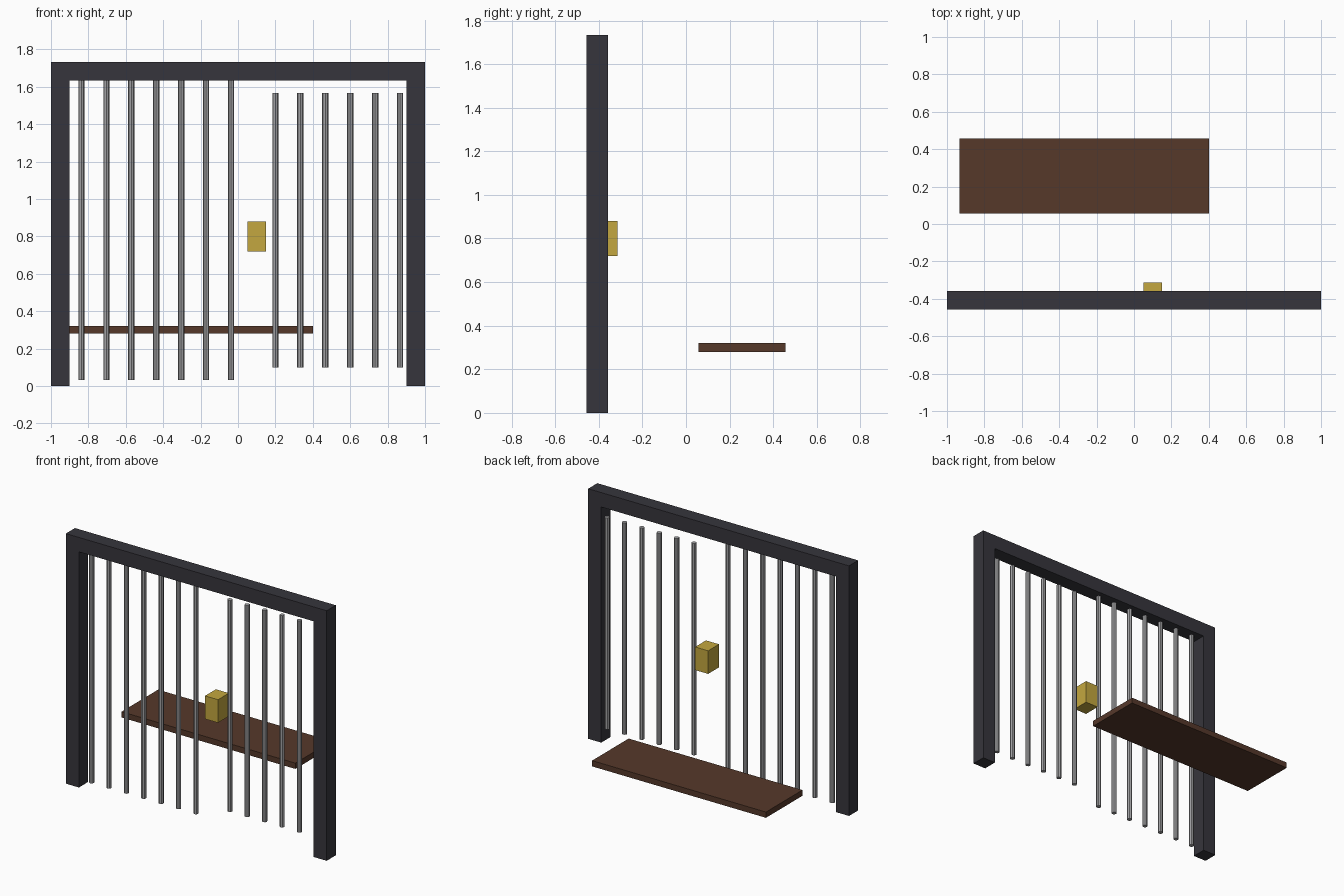
import bpy
import bmesh
import math

cube = bpy.data.objects.get("Cube")
if cube:
    bpy.data.objects.remove(cube, do_unlink=True)


def material(name, rgb):
    mat = bpy.data.materials.new(name)
    mat.use_nodes = True
    color = (*rgb, 1)
    mat.diffuse_color = color
    mat.node_tree.nodes["Principled BSDF"].inputs["Base Color"].default_value = color
    return mat


dark_iron = material("dark iron", (0.037, 0.036, 0.045))
steel = material("steel", (0.36, 0.36, 0.37))
brown_wood = material("brown wood", (0.092, 0.04, 0.023))
brass = material("brass", (0.55, 0.39, 0.05))


def box(name, low, high, mat):
    size = [b - a for a, b in zip(low, high)]
    center = [(a + b) / 2 for a, b in zip(low, high)]
    bpy.ops.mesh.primitive_cube_add(size=1, location=center)
    obj = bpy.context.object
    obj.name = name
    obj.scale = size
    bpy.ops.object.transform_apply(location=False, rotation=False, scale=True)
    obj.data.materials.append(mat)


def bar(name, x, y, bottom, top):
    bpy.ops.mesh.primitive_cylinder_add(
        vertices=8, radius=0.0167, depth=top - bottom, location=(x, y, (bottom + top) / 2))
    obj = bpy.context.object
    obj.name = name
    obj.data.materials.append(steel)


# Frame: an arch profile extruded front to back
FRONT, BACK, TOP, THICK = -0.457, -0.357, 1.733, 0.1
inner = 1 - THICK
half = [(1, TOP), (1, 0), (inner, 0), (inner, TOP - THICK)]
outline = half + [(-x, z) for x, z in reversed(half)]
bm = bmesh.new()
face = bm.faces.new([bm.verts.new((x, FRONT, z)) for x, z in outline])
extruded = bmesh.ops.extrude_face_region(bm, geom=[face], use_keep_orig=True)
new_verts = [v for v in extruded["geom"] if isinstance(v, bmesh.types.BMVert)]
bmesh.ops.translate(bm, verts=new_verts, vec=(0, BACK - FRONT, 0))
bmesh.ops.recalc_face_normals(bm, faces=bm.faces)
mesh = bpy.data.meshes.new("frame")
bm.to_mesh(mesh)
bm.free()
mesh.materials.append(dark_iron)
bpy.context.collection.objects.link(bpy.data.objects.new("frame", mesh))

# Fixed bars and the shorter door bars, set slightly further back
SPACING = 0.1333
for i in range(7):
    bar(f"fixed_bar_{i + 1}", -0.837 + i * SPACING, -0.407, 0.033, TOP - THICK)
for i in range(6):
    bar(f"door_bar_{i + 1}", 0.2 + i * SPACING, -0.374, 0.1, 1.567)

# Lock on the door edge and bench behind the bars
box("lock", (0.05, -0.433, 0.72), (0.15, -0.314, 0.88), brass)
box("bench", (-0.933, 0.057, 0.28), (0.4, 0.457, 0.32), brown_wood)
